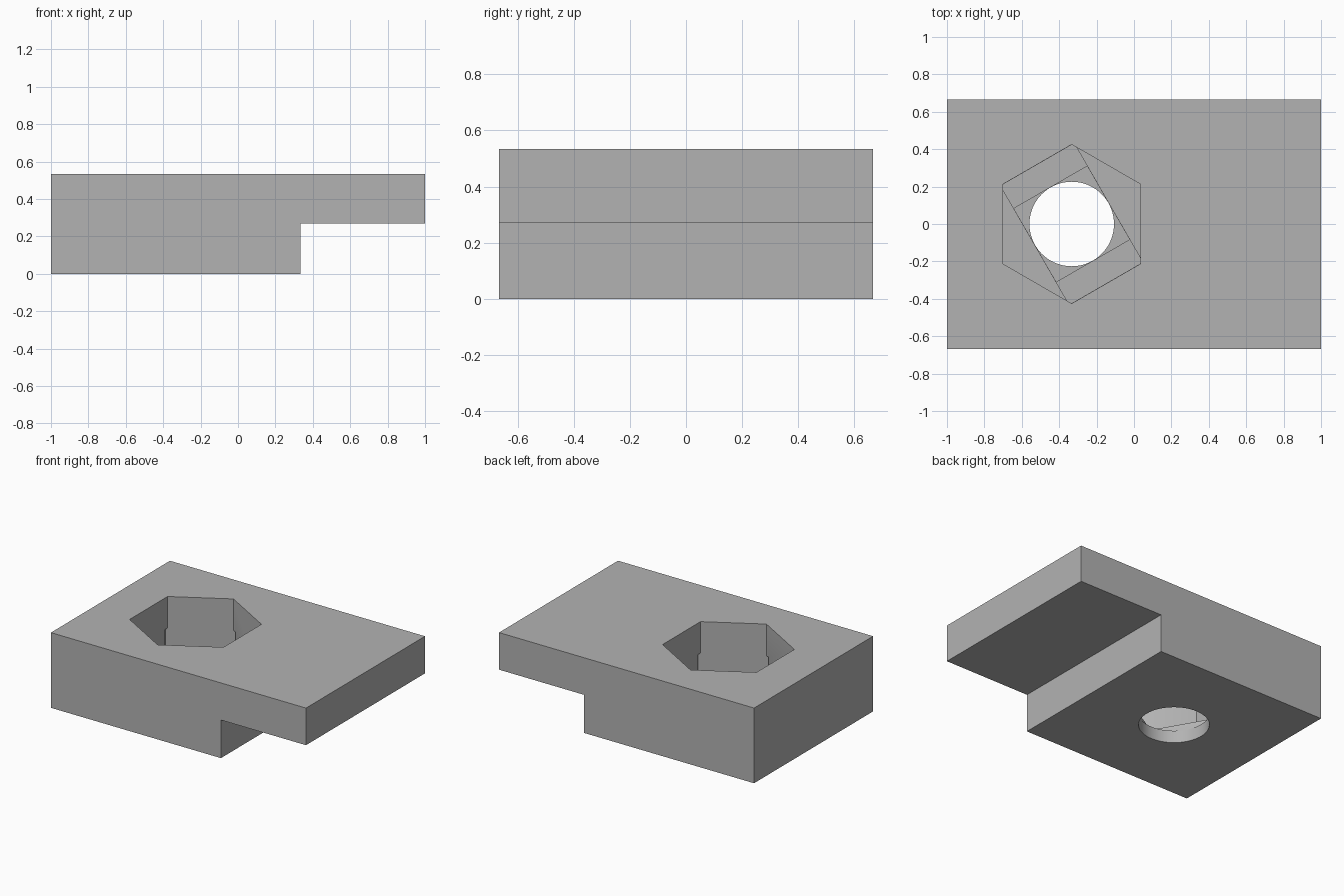
import bpy
import bmesh
import math
from mathutils import Matrix, Vector

if "Cube" in bpy.data.objects:
    bpy.data.objects.remove(bpy.data.objects["Cube"], do_unlink=True)

HOLE_X = -0.333      # axis of the nut pocket and bolt hole
HOLE_R = 0.227
FLAT = 0.368         # hexagon centre to flat
TOP = 0.533

grey = bpy.data.materials.new("plain grey")
grey.use_nodes = True
colour = (0.45, 0.45, 0.45, 1)
grey.diffuse_color = colour
grey.node_tree.nodes["Principled BSDF"].inputs["Base Color"].default_value = colour


def prism(name, outline, direction):
    """Extrude a closed outline of 3D points along a direction."""
    bm = bmesh.new()
    face = bm.faces.new([bm.verts.new(p) for p in outline])
    ext = bmesh.ops.extrude_face_region(bm, geom=[face])
    verts = [g for g in ext["geom"] if isinstance(g, bmesh.types.BMVert)]
    bmesh.ops.translate(bm, verts=verts, vec=direction)
    bmesh.ops.recalc_face_normals(bm, faces=bm.faces)
    mesh = bpy.data.meshes.new(name)
    bm.to_mesh(mesh)
    bm.free()
    mesh.materials.append(grey)
    obj = bpy.data.objects.new(name, mesh)
    bpy.context.collection.objects.link(obj)
    return obj


def polygon(sides, radius, z):
    """Regular polygon around the hole axis, first corner towards +y."""
    step = math.tau / sides
    return [(HOLE_X + radius * math.sin(i * step), radius * math.cos(i * step), z)
            for i in range(sides)]


def slot(half_length, half_width, z):
    """Rectangle across two opposite hexagon flats."""
    turn = Matrix.Rotation(math.radians(-60), 3, 'Z')
    return [turn @ Vector((a * half_length, b * half_width, 0)) + Vector((HOLE_X, 0, z))
            for a, b in ((-1, -1), (1, -1), (1, 1), (-1, 1))]


# Stepped block: side profile extruded from front to back
profile = [(-1, 0), (0.333, 0), (0.333, 0.27), (1, 0.27), (1, TOP), (-1, TOP)]
block = prism("stepped_block", [(x, -0.667, z) for x, z in profile], (0, 1.333, 0))

# Hexagonal pocket, two shallow bridging steps in its floor, round through hole
up = Vector((0, 0, 1))
cutters = [
    prism("hex_pocket_cutter", polygon(6, FLAT / math.cos(math.pi / 6), 0.133), up),
    prism("slot_cutter", slot(FLAT - 0.001, HOLE_R, 0.11), up * 0.2),
    prism("square_cutter", slot(HOLE_R - 0.0005, HOLE_R - 0.0005, 0.087), up * 0.2),
    prism("bolt_hole_cutter", polygon(72, HOLE_R - 0.001, -0.1), up * 0.4),
]

bpy.ops.object.select_all(action='DESELECT')
bpy.context.view_layer.objects.active = block
block.select_set(True)
for cutter in cutters:
    cutter.hide_render = True
    mod = block.modifiers.new(cutter.name, 'BOOLEAN')
    mod.operation = 'DIFFERENCE'
    mod.solver = 'EXACT'
    mod.object = cutter
    bpy.ops.object.modifier_apply(modifier=mod.name)
    bpy.data.objects.remove(cutter, do_unlink=True)

# Smooth the round bore only; every real corner stays sharp
bpy.ops.object.shade_smooth_by_angle(angle=math.radians(30))
